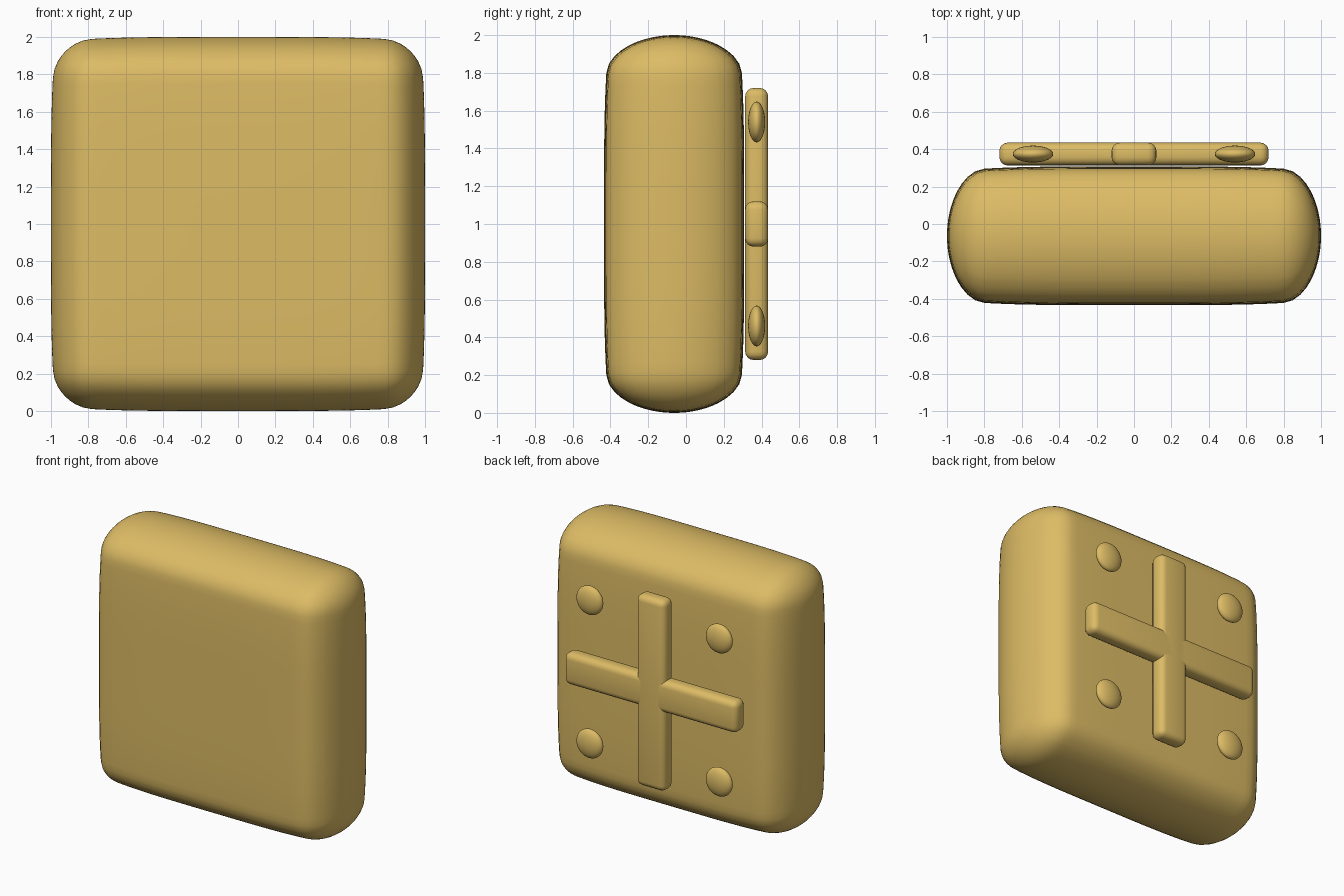
import bpy, bmesh
from mathutils import Vector

if "Cube" in bpy.data.objects:
    bpy.data.objects.remove(bpy.data.objects["Cube"])

fabric = bpy.data.materials.new("mustard_fabric")
fabric.diffuse_color = (0.72, 0.5, 0.13, 1)
fabric.use_nodes = True
fabric.node_tree.nodes["Principled BSDF"].inputs["Base Color"].default_value = fabric.diffuse_color


def add_part(name, bm, location):
    mesh = bpy.data.meshes.new(name)
    bm.to_mesh(mesh)
    bm.free()
    mesh.materials.append(fabric)
    obj = bpy.data.objects.new(name, mesh)
    obj.location = location
    bpy.context.collection.objects.link(obj)
    bpy.ops.object.select_all(action='DESELECT')
    obj.select_set(True)
    bpy.context.view_layer.objects.active = obj
    bpy.ops.object.shade_smooth_by_angle(angle=0.7)
    return obj


# Cushion: gridded box rounded onto ellipsoidal edges, with a slight pillow bulge
def cushion():
    half = Vector((1.0, 0.371, 1.0))
    radius = Vector((0.2, 0.371, 0.2))
    inner = half - radius
    bm = bmesh.new()
    bmesh.ops.create_cube(bm, size=2)
    bmesh.ops.subdivide_edges(bm, edges=bm.edges[:], cuts=39, use_grid_fill=True)
    for v in bm.verts:
        p = v.co * half
        core = Vector([max(-i, min(i, c)) for c, i in zip(p, inner)])
        d = Vector([(a - b) / r for a, b, r in zip(p, core, radius)]).normalized()
        x, y, z = core + d * radius
        v.co = (x * (1 - 0.025 * z**4),
                y * (1 - 0.08 * x**4) * (1 - 0.08 * z**4),
                z * (1 - 0.025 * x**4))
    add_part("cushion", bm, (0, -0.063, 1))


# Strap: rounded bar on the back
def strap(name, size):
    bm = bmesh.new()
    bmesh.ops.create_cube(bm, size=1)
    bmesh.ops.scale(bm, vec=size, verts=bm.verts)
    bmesh.ops.bevel(bm, geom=bm.edges[:], offset=0.045, segments=4,
                    profile=0.5, affect='EDGES')
    add_part(name, bm, (0, 0.374, 1))


# Button: flattened sphere
def button(name, x, z):
    bm = bmesh.new()
    bmesh.ops.create_uvsphere(bm, u_segments=32, v_segments=16, radius=1)
    bmesh.ops.scale(bm, vec=(0.108, 0.045, 0.108), verts=bm.verts)
    add_part(name, bm, (x, 0.374, z))


cushion()
strap("vertical_back_strap", (0.24, 0.122, 1.44))
strap("horizontal_back_strap", (1.44, 0.122, 0.24))
for side, x in (("left", -0.54), ("right", 0.54)):
    for level, z in (("lower", 0.46), ("upper", 1.54)):
        button(f"{level}_{side}_button", x, z)
